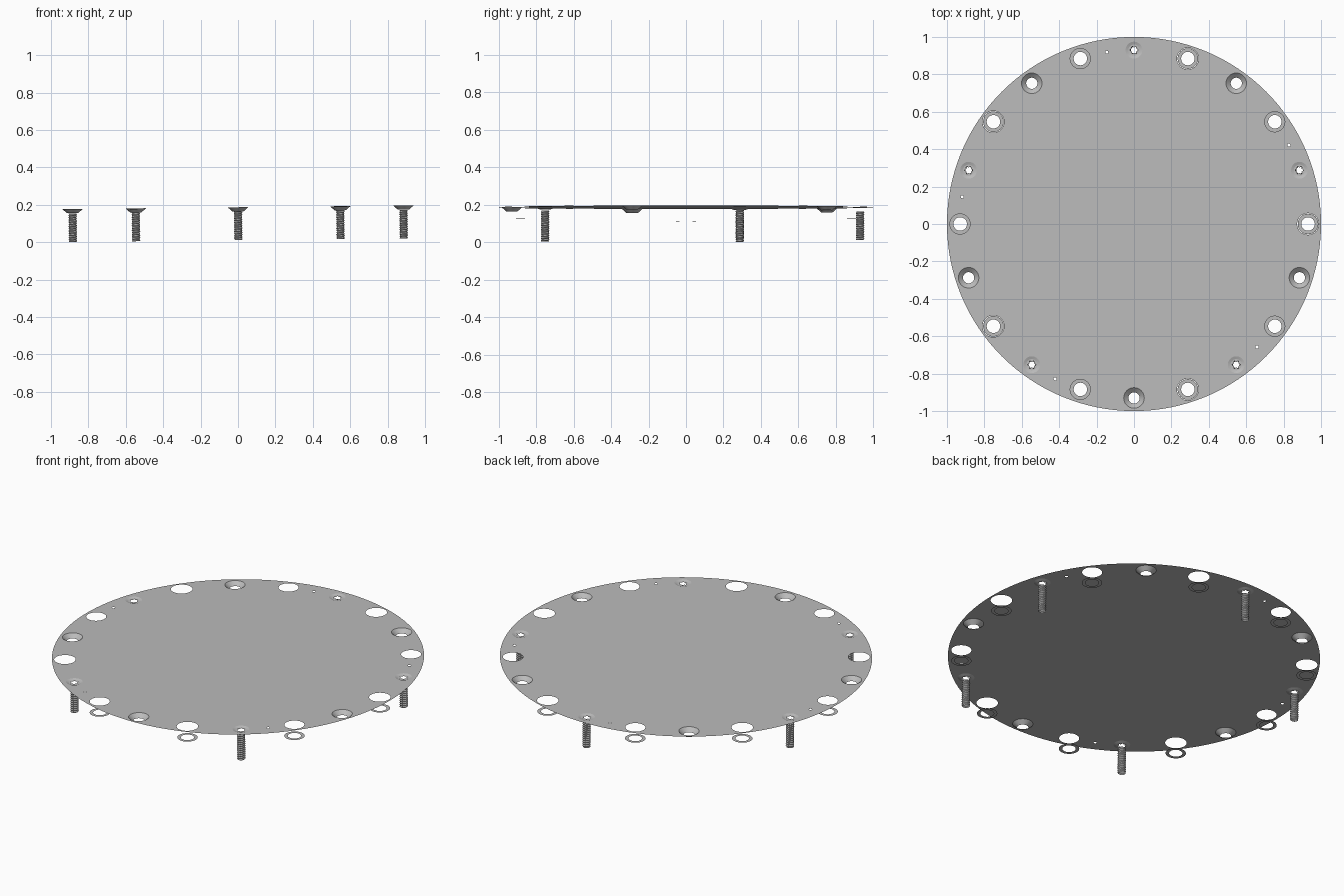
import bpy, bmesh, math
from mathutils import Matrix, Vector

cube = bpy.data.objects.get("Cube")
if cube:
    bpy.data.objects.remove(cube)


def material(name, value):
    m = bpy.data.materials.new(name)
    m.use_nodes = True
    colour = (value, value, value, 1)
    m.diffuse_color = colour
    m.node_tree.nodes["Principled BSDF"].inputs["Base Color"].default_value = colour
    return m


grey = material("plain grey", 0.5)

# Everything hangs from a plate that leans slightly toward its right
TILT = Matrix.Translation((0, 0, 0.187)) @ Matrix.Rotation(-0.0105, 4, 'Y')
RING = 0.93


def spot(degrees, radius=RING):
    a = math.radians(degrees)
    return Vector((radius * math.cos(a), radius * math.sin(a), 0))


def finish(name, bm, centre=Vector(), smooth=False):
    mesh = bpy.data.meshes.new(name)
    bm.to_mesh(mesh)
    bm.free()
    mesh.transform(TILT @ Matrix.Translation(centre))
    mesh.materials.append(grey)
    ob = bpy.data.objects.new(name, mesh)
    bpy.context.collection.objects.link(ob)
    if smooth:
        bpy.ops.object.select_all(action='DESELECT')
        ob.select_set(True)
        bpy.context.view_layer.objects.active = ob
        bpy.ops.object.shade_smooth_by_angle(angle=math.radians(40))
    return ob


def circle(radius, n=32, z=0, centre=Vector()):
    turn = 2 * math.pi / n
    return [centre + Vector((radius * math.cos(i * turn), radius * math.sin(i * turn), z))
            for i in range(n)]


def star(z):
    # Six rounded lobes of the driver socket
    return [Vector((r * math.cos(a), r * math.sin(a), z))
            for a, r in ((i * math.pi / 18, 0.018 + 0.004 * math.cos(i * math.pi / 3))
                         for i in range(36))]


def filled(bm, loops):
    # Flat sheet: the first loop is the outline, the rest are holes
    edges = []
    for loop in loops:
        verts = [bm.verts.new(p) for p in loop]
        edges += [bm.edges.new((v, verts[i - 1])) for i, v in enumerate(verts)]
    made = bmesh.ops.triangle_fill(bm, use_beauty=True, use_dissolve=False,
                                   edges=edges, normal=(0, 0, 1))
    for f in made["geom"]:
        if isinstance(f, bmesh.types.BMFace) and f.normal.z < 0:
            f.normal_flip()


def bridge(bm, rings):
    # Open skin through a stack of rings
    rows = [[bm.verts.new(p) for p in ring] for ring in rings]
    n = len(rows[0])
    for a, b in zip(rows, rows[1:]):
        for i in range(n):
            j = (i + 1) % n
            bm.faces.new((a[i], b[i], b[j], a[j]))


wide_holes = [72 * i for i in range(5)]
narrow_holes = [a + 36 for a in wide_holes]
screws = [a + 18 for a in wide_holes]
countersinks = [a + 54 for a in wide_holes]
pin_holes = [a + 27 for a in wide_holes]

# Round plate with all its holes
loops = [circle(1, 128)]
for angles, radius in ((wide_holes, 0.058), (narrow_holes, 0.054), (screws, 0.045),
                       (countersinks, 0.055), (pin_holes, 0.008)):
    loops += [circle(radius, 32 if radius > 0.01 else 12, 0, spot(a)) for a in angles]
bm = bmesh.new()
filled(bm, loops)
finish("round_plate", bm)

# Flat washers floating under the plain holes
for i, a in enumerate(wide_holes + narrow_holes):
    bm = bmesh.new()
    bridge(bm, [circle(0.036), circle(0.055)])
    finish(f"washer_{i + 1}", bm, spot(a) + Vector((0, 0, -0.065)))

# Conical countersunk seats
for i, a in enumerate(countersinks):
    bm = bmesh.new()
    bridge(bm, [circle(0.055), circle(0.03, z=-0.022)])
    finish(f"countersink_{i + 1}", bm, spot(a), smooth=True)

# Screws: shallow head with star socket, and a hollow threaded shaft
SIDES, STEPS, TOP, LENGTH, TURNS = 16, 104, -0.023, 0.153, 13
for i, a in enumerate(screws):
    bm = bmesh.new()
    bridge(bm, [circle(0.045), circle(0.03, z=-0.005)])
    filled(bm, [circle(0.03, z=-0.005), star(-0.005)])
    bmesh.ops.remove_doubles(bm, verts=bm.verts, dist=0.0001)
    finish(f"screw_head_{i + 1}", bm, spot(a))

    bm = bmesh.new()
    rings = []
    for s in range(STEPS + 1):
        t = s / STEPS
        ring = []
        for k in range(SIDES):
            phase = (t * TURNS + k / SIDES) % 1
            r = 0.0185 + 0.009 * (0.5 - abs(phase - 0.5))
            ang = 2 * math.pi * k / SIDES
            ring.append(Vector((r * math.cos(ang), r * math.sin(ang), TOP - t * LENGTH)))
        rings.append(ring)
    bridge(bm, rings)
    finish(f"screw_shaft_{i + 1}", bm, spot(a))
